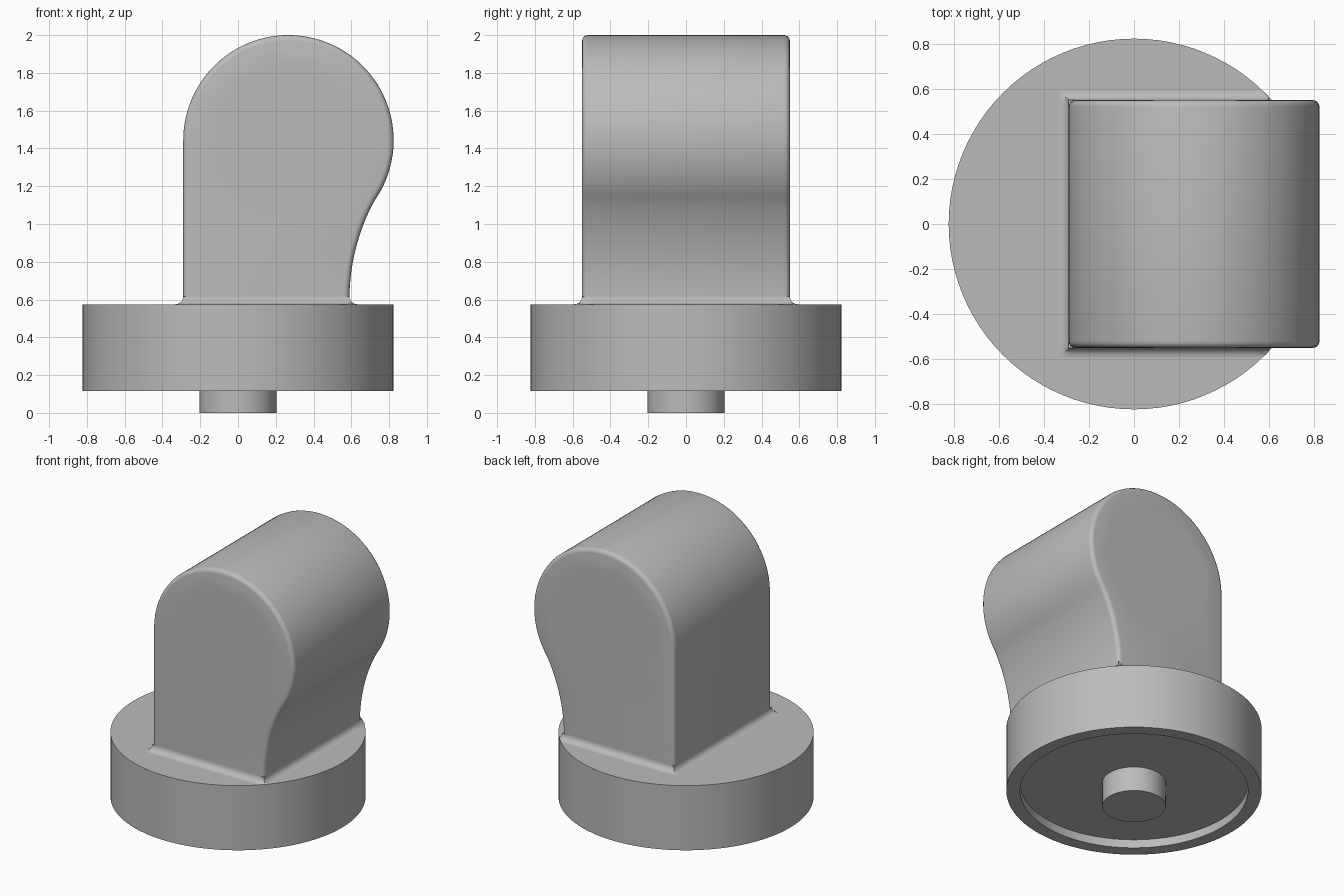
import bpy, bmesh, math
from mathutils import Vector

cube = bpy.data.objects.get("Cube")
if cube:
    bpy.data.objects.remove(cube, do_unlink=True)

grey = bpy.data.materials.new("plain grey")
grey.use_nodes = True
color = (0.5, 0.5, 0.5, 1)
grey.diffuse_color = color
grey.node_tree.nodes["Principled BSDF"].inputs["Base Color"].default_value = color

BASE_R, BASE_TOP = 0.823, 0.575
HALF_Y, LEFT_X, RIGHT_X = 0.55, -0.29, 0.59
EYE_X, EYE_Z, EYE_R = 0.267, 1.443, 0.557


def add_object(name, bm):
    bmesh.ops.recalc_face_normals(bm, faces=bm.faces)
    mesh = bpy.data.meshes.new(name)
    bm.to_mesh(mesh)
    bm.free()
    obj = bpy.data.objects.new(name, mesh)
    bpy.context.collection.objects.link(obj)
    mesh.materials.append(grey)
    return obj


def smooth(obj):
    bpy.ops.object.select_all(action='DESELECT')
    obj.select_set(True)
    bpy.context.view_layer.objects.active = obj
    bpy.ops.object.shade_smooth_by_angle(angle=math.radians(35))


def lathe(name, profile, steps=96):
    bm = bmesh.new()
    verts = [bm.verts.new((r, 0, z)) for r, z in profile]
    edges = [bm.edges.new(pair) for pair in zip(verts, verts[1:])]
    bmesh.ops.spin(bm, geom=verts + edges, cent=(0, 0, 0), axis=(0, 0, 1),
                   angle=math.tau, steps=steps)
    bmesh.ops.remove_doubles(bm, verts=bm.verts, dist=1e-4)
    return add_object(name, bm)


# Round base with a shallow recess underneath, and a locating pin
FLOOR = 0.175
smooth(lathe("base", [(0, FLOOR), (0.735, FLOOR), (0.735, 0.115),
                      (BASE_R, 0.115), (BASE_R, BASE_TOP), (0, BASE_TOP)]))
smooth(lathe("locating_pin", [(0, 0), (0.205, 0), (0.205, FLOOR), (0, FLOOR)], 48))

# Arm outline: straight left side, round head, concave right side
outline = [(LEFT_X, 0.5)]
start, end = math.pi, math.radians(-35)
for i in range(65):
    a = start + (end - start) * i / 64
    outline.append((EYE_X + EYE_R * math.cos(a), EYE_Z + EYE_R * math.sin(a)))
top_z, low_z, neck_r = outline[-1][1], 0.6, 1.1
for i in range(1, 17):
    z = top_z + (low_z - top_z) * i / 16
    outline.append((RIGHT_X + neck_r - math.sqrt(neck_r ** 2 - (z - low_z) ** 2), z))
outline.append((RIGHT_X, 0.5))

bm = bmesh.new()
front = bm.faces.new([bm.verts.new((x, -HALF_Y, z)) for x, z in outline])
extruded = bmesh.ops.extrude_face_region(bm, geom=[front], use_keep_orig=True)["geom"]
bmesh.ops.translate(bm, vec=(0, 2 * HALF_Y, 0),
                    verts=[g for g in extruded if isinstance(g, bmesh.types.BMVert)])
bmesh.ops.recalc_face_normals(bm, faces=bm.faces)
rims = [e for e in bm.edges
        if abs(e.verts[0].co.y - e.verts[1].co.y) < 1e-4
        and max(v.co.z for v in e.verts) > 0.55]
bmesh.ops.bevel(bm, geom=rims, offset=0.03, segments=4, profile=0.5, affect='EDGES')
arm = add_object("arm", bm)

# Shallow round sockets cut in both ends of the head
cutters = []
for side in (-1, 1):
    bm = bmesh.new()
    bmesh.ops.create_cone(bm, cap_ends=True, segments=80, radius1=0.42,
                          radius2=0.42, depth=0.23)
    for v in bm.verts:
        v.co = Vector((v.co.x + EYE_X, v.co.z + side * HALF_Y, v.co.y + EYE_Z))
    cutter = add_object("socket_cutter", bm)
    cutter.hide_render = True
    mod = arm.modifiers.new("socket", 'BOOLEAN')
    mod.operation, mod.solver, mod.object = 'DIFFERENCE', 'EXACT', cutter
    cutters.append(cutter)
bpy.ops.object.select_all(action='DESELECT')
arm.select_set(True)
bpy.context.view_layer.objects.active = arm
for name in [m.name for m in arm.modifiers]:
    bpy.ops.object.modifier_apply(modifier=name)
for cutter in cutters:
    bpy.data.objects.remove(cutter, do_unlink=True)
smooth(arm)

# Mitred concave fillet where the arm meets the base, trimmed to the base rim
FILLET, SIDE_STEPS, RINGS = 0.042, 24, 6
bm = bmesh.new()
rings = []
for k in range(RINGS + 1):
    a = math.pi / 2 * k / RINGS
    out = FILLET * (1 - math.cos(a))
    z = BASE_TOP + FILLET * (1 - math.sin(a))
    corners = [Vector((x, y, z)) for x, y in (
        (LEFT_X - out, -HALF_Y - out), (RIGHT_X + out, -HALF_Y - out),
        (RIGHT_X + out, HALF_Y + out), (LEFT_X - out, HALF_Y + out))]
    ring = []
    for i, c in enumerate(corners):
        for s in range(SIDE_STEPS):
            p = c.lerp(corners[(i + 1) % 4], s / SIDE_STEPS)
            scale = min(1, BASE_R / math.hypot(p.x, p.y))
            ring.append(bm.verts.new((p.x * scale, p.y * scale, z)))
    rings.append(ring)
for upper, lower in zip(rings, rings[1:]):
    for i in range(len(upper)):
        j = (i + 1) % len(upper)
        bm.faces.new((upper[i], upper[j], lower[j], lower[i]))
bm.faces.new(rings[0])
bm.faces.new(rings[-1])
smooth(add_object("foot_fillet", bm))
